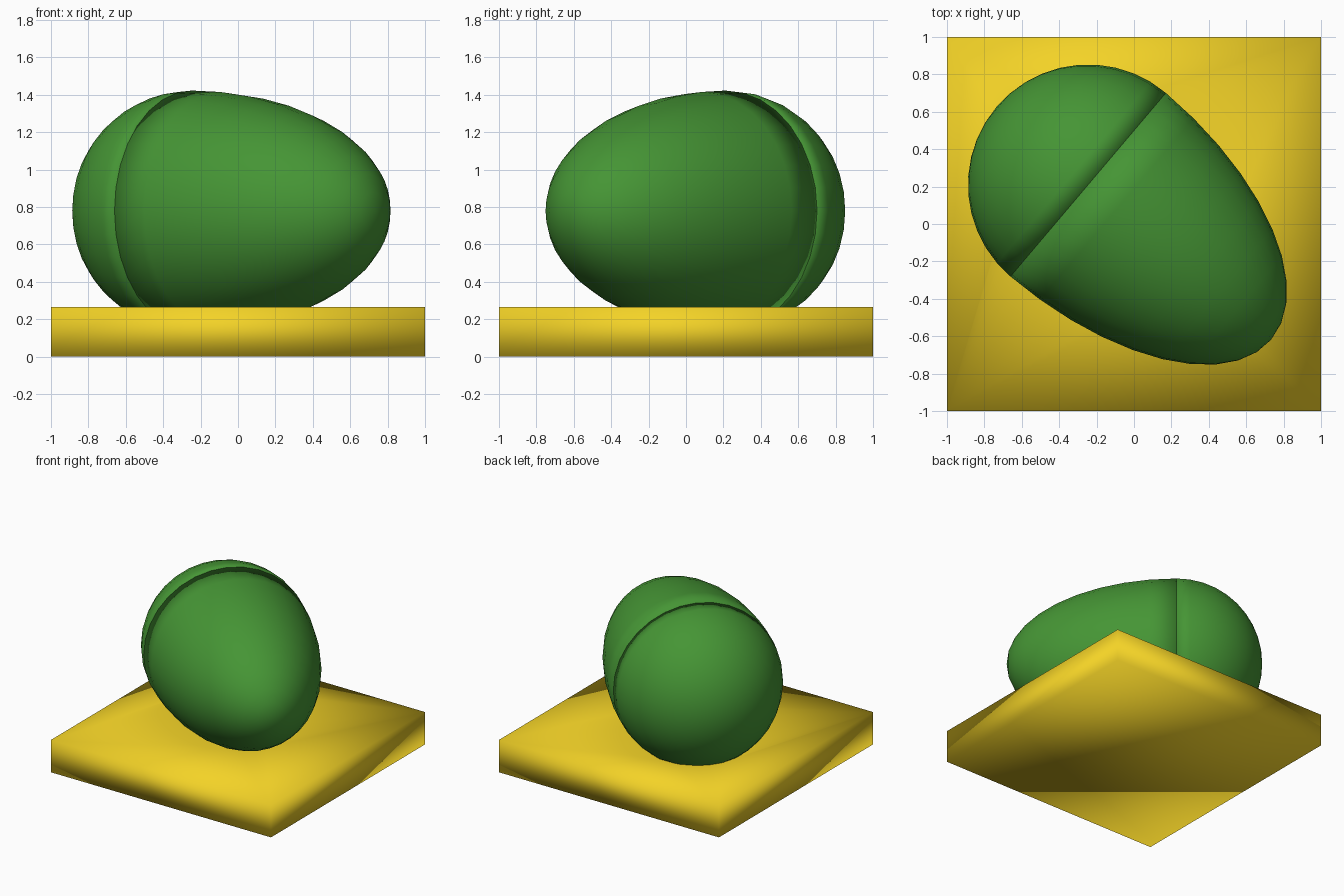
import bpy, bmesh, math
from mathutils import Matrix, Vector

if "Cube" in bpy.data.objects:
    bpy.data.objects.remove(bpy.data.objects["Cube"])

R, LONG = 0.643, 1.282          # egg radius, length of the pointed half
CENTRE = Vector((-0.245, 0.21, 0.78))
PLACE = (Matrix.Translation(CENTRE)
         @ Matrix.Rotation(math.radians(-40.25), 4, 'Z')
         @ Matrix.Rotation(math.radians(90), 4, 'Y'))


def material(name, colour):
    m = bpy.data.materials.new(name)
    m.diffuse_color = (*colour, 1)
    m.use_nodes = True
    m.node_tree.nodes["Principled BSDF"].inputs["Base Color"].default_value = m.diffuse_color
    return m


def finish(bm, name, mat=None):
    bmesh.ops.recalc_face_normals(bm, faces=bm.faces)
    for f in bm.faces:
        f.smooth = True
    me = bpy.data.meshes.new(name)
    bm.to_mesh(me)
    bm.free()
    ob = bpy.data.objects.new(name, me)
    bpy.context.collection.objects.link(ob)
    if mat:
        me.materials.append(mat)
    return ob


def egg(name, mat=None, side=0):
    """Lying egg; side +1 / -1 keeps only the pointed / round half, closed by a disc."""
    bm = bmesh.new()
    bmesh.ops.create_uvsphere(bm, u_segments=32, v_segments=20, radius=R)
    if side:
        bmesh.ops.bisect_plane(bm, geom=bm.verts[:] + bm.edges[:] + bm.faces[:], dist=1e-4,
                               plane_co=(0, 0, 0), plane_no=(0, 0, side), clear_inner=True)
        rim = [e for e in bm.edges if e.is_boundary]
        bmesh.ops.contextual_create(bm, geom=rim)
    for v in bm.verts:
        if v.co.z > 1e-4:
            v.co.z *= LONG / R
    bm.transform(PLACE)
    return finish(bm, name, mat)


green = material("green", (0.06, 0.30, 0.035))
yellow = material("yellow", (0.90, 0.65, 0.02))

# two egg halves meeting at a seam
egg("egg_round_half", green, -1)
egg("egg_pointed_half", green, 1)

# square slab with a hollow for the egg
bm = bmesh.new()
bmesh.ops.create_cube(bm, size=1, matrix=Matrix.Translation((0, 0, 0.133))
                      @ Matrix.Diagonal((2, 2, 0.266, 1)))
slab = finish(bm, "base_slab", yellow)

cutter = egg("hollow_cutter")
cutter.hide_render = True
cutter.hide_set(True)
cut = slab.modifiers.new("hollow", 'BOOLEAN')
cut.operation = 'DIFFERENCE'
cut.solver = 'EXACT'
cut.object = cutter
